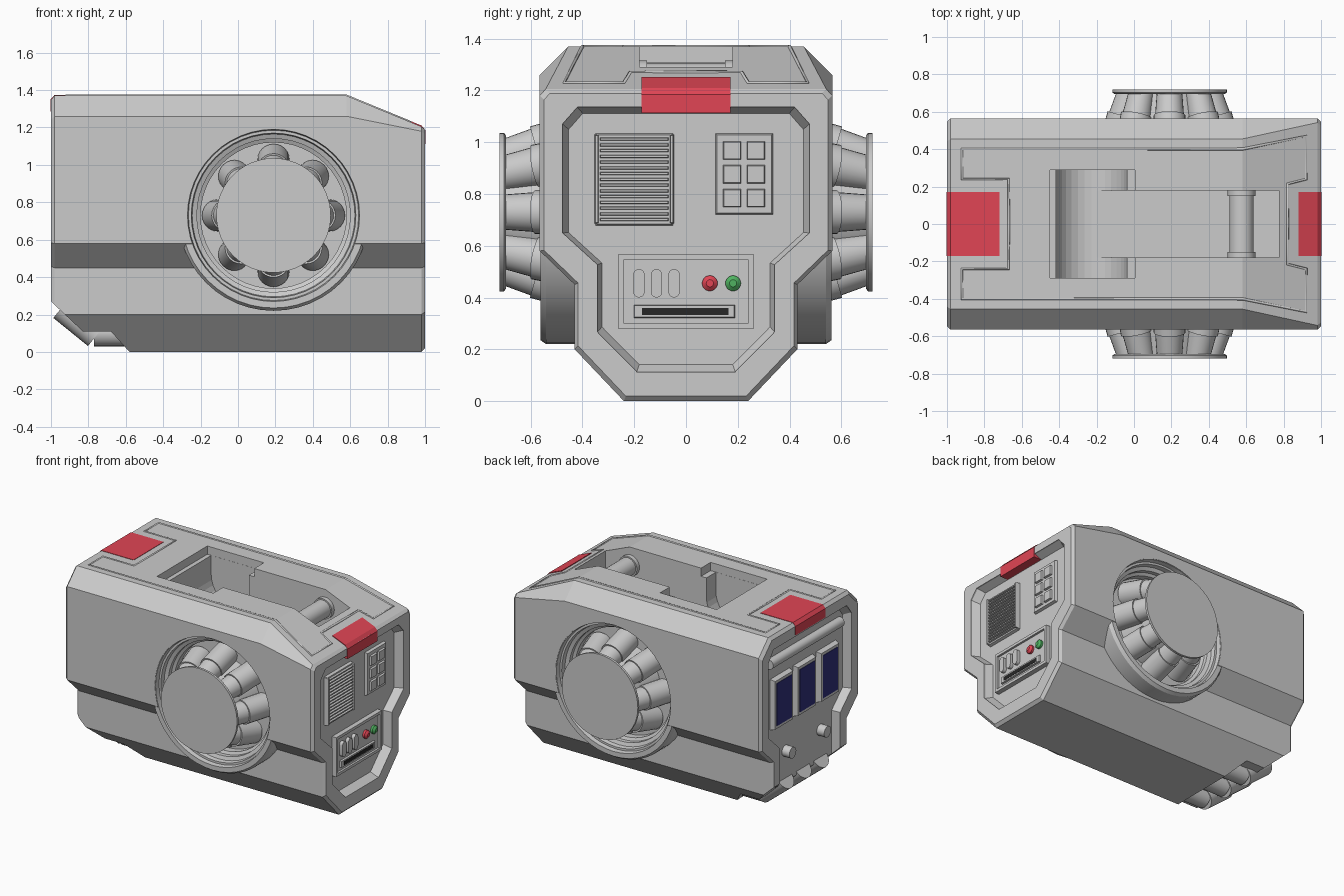
import bpy, bmesh, math
from mathutils import Vector

if "Cube" in bpy.data.objects:
    bpy.data.objects.remove(bpy.data.objects["Cube"])


def loft(name, rings, color=None, smooth=False):
    """Skin a list of equal-length 3D rings and cap both ends."""
    bm = bmesh.new()
    vs = [[bm.verts.new(p) for p in r] for r in rings]
    n = len(vs[0])
    for a, b in zip(vs, vs[1:]):
        for i in range(n):
            bm.faces.new((a[i], a[(i + 1) % n], b[(i + 1) % n], b[i]))
    bm.faces.new(vs[0])
    bm.faces.new(vs[-1])
    bmesh.ops.recalc_face_normals(bm, faces=bm.faces)
    me = bpy.data.meshes.new(name)
    bm.to_mesh(me)
    bm.free()
    ob = bpy.data.objects.new(name, me)
    bpy.context.collection.objects.link(ob)
    if color:
        mat = bpy.data.materials.get(color[0]) or bpy.data.materials.new(color[0])
        mat.diffuse_color = (*color[1], 1)
        mat.use_nodes = True
        mat.node_tree.nodes["Principled BSDF"].inputs["Base Color"].default_value = mat.diffuse_color
        me.materials.append(mat)
    if smooth:
        bpy.ops.object.select_all(action='DESELECT')
        ob.select_set(True)
        bpy.context.view_layer.objects.active = ob
        bpy.ops.object.shade_smooth_by_angle(angle=math.radians(30))
    return ob


def box(name, x, y, z, color=None, inset=0):
    """Box from ranges; inset tapers the outer x end."""
    def ring(px, d):
        return [(px, y[0] + d, z[0] + d), (px, y[1] - d, z[0] + d),
                (px, y[1] - d, z[1] - d), (px, y[0] + d, z[1] - d)]
    return loft(name, [ring(x[0], 0), ring(x[1], inset)], color)


def prism_y(name, pts, half, color=None):
    return loft(name, [[(x, s * half, z) for x, z in pts] for s in (-1, 1)], color)


def tube(name, p, q, r1, r2=None, n=24, color=None):
    p, q = Vector(p), Vector(q)
    rot = (q - p).to_track_quat('Z', 'Y')
    def ring(c, r):
        return [c + rot @ Vector((r * math.cos(k * math.tau / n), r * math.sin(k * math.tau / n), 0)) for k in range(n)]
    return loft(name, [ring(p, r1), ring(q, r1 if r2 is None else r2)], color, True)


def section(x, half, s=1.0, zc=0.66):
    pts = half + [(-y, z) for y, z in reversed(half)]
    return [(x, y * s, zc + (z - zc) * s) for y, z in pts]


def cut(ob, cutter):
    cutter.hide_render = True
    m = ob.modifiers.new('cut', 'BOOLEAN')
    m.operation, m.object, m.solver = 'DIFFERENCE', cutter, 'EXACT'
    bpy.context.view_layer.objects.active = ob
    bpy.ops.object.modifier_apply(modifier=m.name)
    bpy.data.objects.remove(cutter)


RED, GREEN = ('red', (0.75, 0.06, 0.09)), ('green', (0.08, 0.45, 0.12))
BLUE, BLACK = ('blue', (0.03, 0.03, 0.2)), ('black', (0.02, 0.02, 0.02))

# main shell: lofted cross sections, nose sloping down at +x
low = [(.24, 0), (.43, .2), (.43, .45), (.565, .58)]
full = low + [(.565, 1.26), (.455, 1.37)]
nose = low + [(.565, 1.18), (.542, 1.205)]
body = loft('body', [section(-1, full, .97), section(-.98, full), section(.58, full),
                     section(.98, nose), section(1, nose, .97)])

# undercut at the rear bottom
cut(body, prism_y('cutter', [(-1.2, -.2), (-1.2, .46), (-1, .27), (-.83, .11),
                             (-.68, .11), (-.58, 0), (-.4, -.2)], .8))
# end recesses
face = [(.19, .113), (.342, .267), (.342, .527), (.477, .65), (.477, 1.07), (.42, 1.135)]
cut(body, loft('cutter', [section(1.01, face), section(.99, face), section(.94, face, .95)]))
back = [(.345, 0), (.345, .267), (.345, .525), (.477, .65), (.477, 1.2), (.42, 1.275)]
cut(body, loft('cutter', [section(-1.01, back), section(-.99, back), section(-.94, back, .96)]))
# top bay: shallow rim, rounded trough, long slot
cut(body, prism_y('cutter', [(-.45, 1.31), (.005, 1.31), (.005, 1.5), (-.45, 1.5)], .29))
trough = [(-.228 + .19 * math.cos(a), 1.17 + .19 * math.sin(a))
          for a in [math.pi + math.pi * k / 16 for k in range(17)]]
cut(body, prism_y('cutter', trough + [(-.038, 1.4), (-.418, 1.4)], .289))
cut(body, prism_y('cutter', [(-.2, .981), (.775, .981), (.775, 1.5), (-.2, 1.5)], .18))

# roller across the slot
tube('slot_roller', (.575, -.165, 1.24), (.575, .165, 1.24), .065)
for s in (-1, 1):
    tube('roller_collar', (.575, s * .15, 1.24), (.575, s * .18, 1.24), .075)

# raised panel seam on top, following the nose slope
def top_z(x):
    return 1.37 - max(0, x - .58) * .412
half = [(.82, .0), (.82, .215), (.92, .24), (.92, .47), (.58, .4), (-.92, .4), (-.92, .24), (-.67, .24), (-.67, 0)]
cu = bpy.data.curves.new('top_seam', 'CURVE')
cu.dimensions, cu.bevel_depth, cu.bevel_resolution = '3D', .008, 1
loop = half + [(x, -y) for x, y in reversed(half[1:-1])]
sp = cu.splines.new('POLY')
sp.points.add(len(loop) - 1)
sp.use_cyclic_u = True
for pt, (x, y) in zip(sp.points, loop):
    pt.co = (x, y, top_z(x) - .002, 1)
bpy.context.collection.objects.link(bpy.data.objects.new('top_seam', cu))

# red corner plates
prism_y('front_red_plate', [(.88, 1.252), (.982, 1.21), (1.003, 1.185), (1.003, 1.112), (.94, 1.112), (.88, 1.2)], .172, RED)
prism_y('rear_red_plate', [(-.72, 1.373), (-.982, 1.373), (-1.003, 1.35), (-1.003, 1.285), (-.95, 1.285), (-.72, 1.34)], .172, RED)

# side thrusters: stepped housing, eight pods, cap disc
CX, CZ = .19, .73
def circle(r, y, n=48):
    return [(CX + r * math.cos(k * math.tau / n), y, CZ + r * math.sin(k * math.tau / n)) for k in range(n)]
steps = [(.51, .38), (.51, .54), (.495, .562), (.46, .562), (.455, .53), (.44, .53), (.435, .5),
         (.41, .49), (.41, .46), (.39, .45), (.39, .4)]
for s in (-1, 1):
    cut(body, loft('cutter', [circle(.463, s * .36), circle(.463, s * .8)]))
    loft('thruster_housing', [circle(r, s * y) for r, y in steps], None, True)
    loft('thruster_core', [circle(.27, s * .39), circle(.2, s * .705)], None, True)
    loft('thruster_cap', [circle(.295, s * .695), circle(.306, s * .703), circle(.306, s * .72)], None, True)
    for k in range(8):
        a = k * math.tau / 8
        def at(r, y):
            return (CX + r * math.cos(a), s * y, CZ + r * math.sin(a))
        tube('thruster_pod', at(.3, .4), at(.249, .58), .085)
        tube('thruster_pod_tip', at(.25, .57), at(.213, .7), .078, .068)

# front louvre panel
X = .94
box('louvre_frame', (X - .02, X + .02), (-.355, -.045), (.672, 1.04), None, .012)
for k in range(15):
    z = .692 + k * .0222
    box('louvre_slat', (X, X + .034), (-.335, -.065), (z, z + .018), None, .005)
for y in (-.345, -.055):
    box('louvre_side', (X, X + .035), (y - .009, y + .009), (.685, 1.03), None, .004)

# front keypad panel, 2 x 3 keys
box('keypad_frame', (X - .02, X + .02), (.108, .342), (.715, 1.04), None, .012)
for y in (.138, .23):
    for z in (.744, .836, .928):
        box('keypad_key', (X, X + .034), (y, y + .08), (z, z + .08), None, .008)

# front control box with rim, switches, lamps and slot
box('control_plate', (X - .02, X + .02), (-.262, .262), (.28, .566))
for y in ((-.262, -.24), (.24, .262)):
    box('control_rim', (X, X + .035), y, (.28, .566))
for z in ((.28, .3), (.546, .566)):
    box('control_rim', (X, X + .035), (-.24, .24), z)
for y in (-.182, -.114, -.046):
    pill = [(y + .022 * math.cos(a), (.488 if k < 9 else .422) + .022 * math.sin(a))
            for k, a in enumerate([math.pi * j / 8 for j in range(9)] + [math.pi + math.pi * j / 8 for j in range(9)])]
    loft('control_switch', [[(x, u, v) for u, v in pill] for x in (X, X + .045)], None, True)
for y, c in ((.092, RED), (.182, GREEN)):
    tube('lamp', (X, y, .455), (X + .035, y, .455), .03, None, 20, c)
    tube('lamp_dome', (X + .035, y, .455), (X + .048, y, .455), .03, .014, 20, c)
box('card_slot', (X, X + .034), (-.205, .192), (.318, .375), None, .006)
box('card_slot_gap', (X, X + .036), (-.17, .165), (.332, .36), BLACK)

# rear screens
B = -.94
for y in (-.265, 0, .265):
    box('screen_frame', (B + .02, B - .035), (y - .117, y + .117), (.65, 1.03), None, .015)
    box('screen', (B, B - .038), (y - .085, y + .085), (.685, .995), BLUE)
# rear pipe, knobs and lower exhaust tubes
tube('rear_pipe', (B - .015, -.41, 1.15), (B - .015, .41, 1.15), .035)
for y in (-.2, .2):
    tube('rear_knob', (B + .02, y, .44), (B - .06, y, .44), .04)
for y in (-.2, 0, .2):
    tube('exhaust_tube', (-.94, y, .24), (-.755, y, .09), .075)
    tube('exhaust_tube_lower', (-.77, y, .1), (-.6, y, .1), .07)
